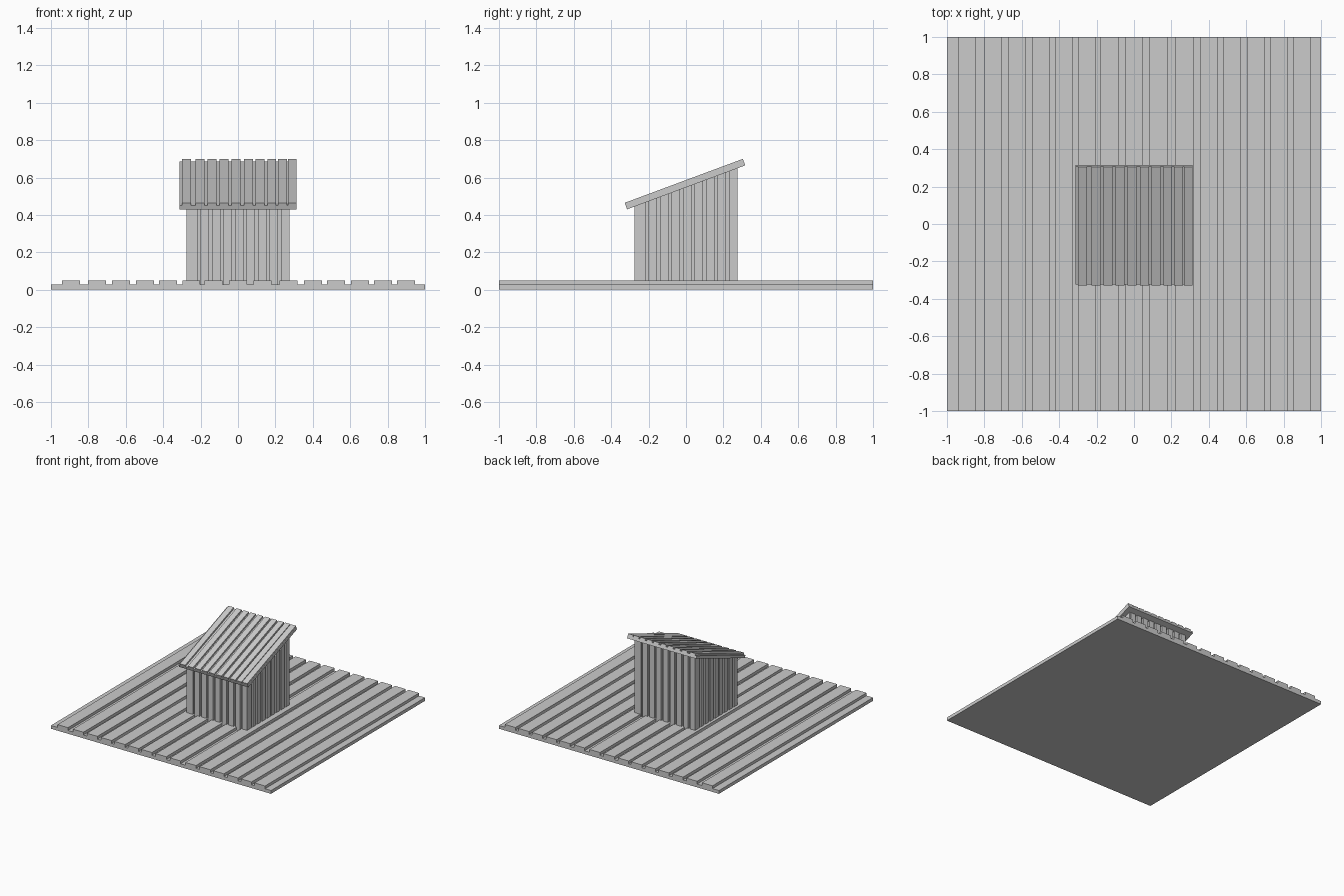
import bpy, bmesh, math
from mathutils import Matrix, Vector

if "Cube" in bpy.data.objects:
    bpy.data.objects.remove(bpy.data.objects["Cube"])

PITCH = math.radians(20.4)            # roof slope
EAVE = Vector((0, -0.315, 0.43))      # lower front edge of the roof underside


def under_roof(y):
    return EAVE.z + (y - EAVE.y) * math.tan(PITCH)


def add_box(bm, x0, x1, y0, y1, z0, z1, slanted=False):
    """Box; when slanted, its top follows the roof underside."""
    size = Vector((x1 - x0, y1 - y0, z1 - z0))
    mid = Vector((x0 + x1, y0 + y1, z0 + z1)) / 2
    mat = Matrix.Translation(mid) @ Matrix.Diagonal((*size, 1))
    for v in bmesh.ops.create_cube(bm, size=1, matrix=mat)['verts']:
        if slanted and v.co.z > mid.z:
            v.co.z = under_roof(v.co.y) + 0.003


def make(name, boxes, slanted=False):
    bm = bmesh.new()
    for b in boxes:
        add_box(bm, *b, slanted=slanted)
    mesh = bpy.data.meshes.new(name)
    bm.to_mesh(mesh)
    bm.free()
    obj = bpy.data.objects.new(name, mesh)
    bpy.context.collection.objects.link(obj)
    return obj


# Ground platform with slightly uneven planks
deck = [-.893, -.753, -.626, -.497, -.374, -.25, -.13, 0,
        .13, .27, .40, .524, .652, .775, .898]
make("platform_slab", [(-1, 1, -1, 1, 0, 0.027)])
make("platform_planks", [(c - .048, c + .048, -1, 1, 0.02, 0.05) for c in deck])

# Shed core with a sloping top
IN, OUT, LOW, TOP = 0.258, 0.275, 0.025, 0.3
make("shed_core", [(-IN, IN, -IN, IN, LOW, TOP)], slanted=True)

# Vertical boards on all four walls
centres = [-.24 + i * .0615 for i in range(9)]
spans = [(c - .0225, c + .0225) for c in centres]
make("front_boards", [(a, b, -OUT, -IN + .01, LOW, TOP) for a, b in spans], True)
make("back_boards", [(-b, -a, IN - .01, OUT, LOW, TOP) for a, b in spans], True)
make("right_boards", [(IN - .01, OUT, a, b, LOW, TOP) for a, b in spans], True)
make("left_boards", [(-OUT, -IN + .01, -b, -a, LOW, TOP) for a, b in spans], True)

# Sloping roof: slab plus raised planks
LENGTH = 0.674
roof_x = [-.275, -.203, -.139, -.075, -.01, .056, .118, .18, .238, .29]
slab = make("roof_slab", [(-.314, .314, 0, LENGTH, 0, 0.023)])
ribs = make("roof_planks",
            [(c - .0235, c + .0235, 0, LENGTH, 0.015, 0.037) for c in roof_x])
for part in (slab, ribs):
    part.location = EAVE
    part.rotation_euler.x = PITCH
